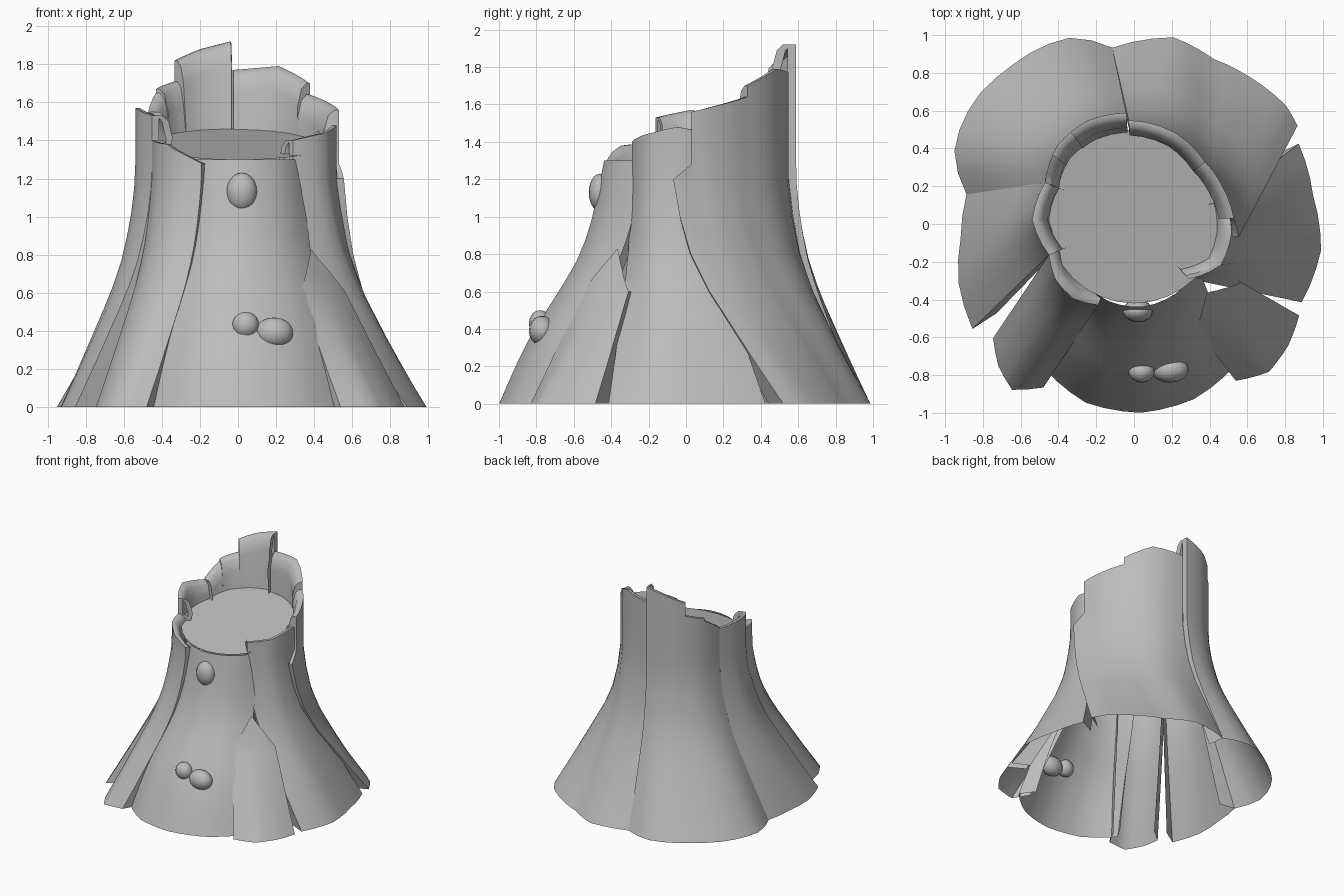
import bpy, bmesh, math
from mathutils import Vector

if "Cube" in bpy.data.objects:
    bpy.data.objects.remove(bpy.data.objects["Cube"], do_unlink=True)

bark = bpy.data.materials.new("grey bark")
bark.use_nodes = True
bark.diffuse_color = (0.5, 0.5, 0.5, 1)
bark.node_tree.nodes["Principled BSDF"].inputs["Base Color"].default_value = bark.diffuse_color

CENTRE = Vector((0, 0.04))
FLARE_STEP = 0.2
SIDE_FLARE = (1, 0.77, 0.55, 0.33, 0.16, 0.06, 0)
FRONT_FLARE = (1, 0.85, 0.68, 0.45, 0.25, 0.14, 0.07, 0)
ROWS = 12
COLUMNS_PER_HEIGHT = 3


def sample(values, t):
    """Linear reading of an evenly spaced list, with t from start to end."""
    place = min(max(t, 0), 1) * (len(values) - 1)
    i = min(int(place), len(values) - 2)
    return values[i] + (values[i + 1] - values[i]) * (place - i)


def polar(degrees, radius):
    angle = math.radians(degrees)
    return Vector((math.cos(angle), math.sin(angle))) * radius


def finish(name, bm):
    mesh = bpy.data.meshes.new(name)
    bm.to_mesh(mesh)
    bm.free()
    ob = bpy.data.objects.new(name, mesh)
    bpy.context.collection.objects.link(ob)
    mesh.materials.append(bark)
    bpy.ops.object.select_all(action="DESELECT")
    ob.select_set(True)
    bpy.context.view_layer.objects.active = ob
    bpy.ops.object.shade_smooth_by_angle(angle=math.radians(50))


def column_points(base, rim, body, top, flare, lip):
    """Outer curve from the ground to the rim, then over the lip and down inside."""
    levels = [body * row / ROWS for row in range(ROWS + 1)]
    levels += [(body + top) / 2, top]
    points = []
    for z in levels:
        spread = sample(flare, z / FLARE_STEP / (len(flare) - 1))
        points.append((*rim.lerp(base, spread), z))
    if lip:
        inward = (CENTRE - rim).normalized()
        for depth, drop in ((0.3, 0), (0.7, 0.03), (1, 0.12)):
            points.append((*(rim + inward * lip * depth), top - drop))
        points.append((*(CENTRE - inward * 0.43), 1.2))
    return points


def strip(name, base_span, rim_span, base_radii, rim_radii, planks, flare=SIDE_FLARE, lip=0.08):
    """Flaring bark strip between two angles; every plank of the rim has its own heights."""
    units = sum(len(heights) - 1 for heights in planks)
    body = min(min(heights) for heights in planks)
    columns, start = [], 0
    for heights in planks:
        length = len(heights) - 1
        count = length * COLUMNS_PER_HEIGHT
        for i in range(count + 1):
            t = (start + length * i / count) / units
            columns.append((t, False, sample(heights, i / count)))
        start += length
    # Tuck both side edges inwards
    columns.insert(0, (0, True, columns[0][2]))
    columns.append((1, True, columns[-1][2]))

    bm = bmesh.new()
    grid = []
    for t, tucked, top in columns:
        base = polar(sample(base_span, t), sample(base_radii, t))
        rim = polar(sample(rim_span, t), sample(rim_radii, t))
        if tucked:
            base, rim = base * 0.85, rim * 0.92
        points = column_points(base, rim, body, top, flare, lip)
        grid.append([bm.verts.new(p) for p in points])
    for a, b in zip(grid, grid[1:]):
        for i in range(len(a) - 1):
            bm.faces.new((a[i], b[i], b[i + 1], a[i + 1]))
    bmesh.ops.dissolve_degenerate(bm, dist=0.0001, edges=bm.edges)
    finish(name, bm)


# Bark strips, running counter-clockwise as seen from above
strip("front_core", (238, 306), (225, 328), (0.9, 0.98, 1, 0.98, 0.92), (0.38, 0.41, 0.42, 0.41, 0.39),
      [(1.3, 1.3, 1.3, 1.3, 1.3)], flare=FRONT_FLARE, lip=0)
strip("front_left_flap", (303, 331), (298, 318, 326, 332), (0.99, 1.06, 1.04, 1), (0.47, 0.44, 0.45, 0.47),
      [(0.6, 0.83, 0.72, 0.6)], lip=0)
strip("left_strip", (335, 386), (315, 374), (0.98, 1, 0.96, 0.97), (0.41, 0.51, 0.52, 0.5),
      [(1.4, 1.44, 1.48, 1.45)])
strip("back_left_strip", (31, 38, 52, 64, 78, 97), (-7, 3, 22, 41, 66, 93),
      (1.01, 1.02, 0.99, 0.97, 1.01, 0.94), (0.56, 0.53, 0.51, 0.5, 0.53, 0.55),
      [(1.2, 1.28), (1.56, 1.6, 1.64), (1.7, 1.79, 1.77)])
strip("back_right_strip", (97, 170), (94, 155), (0.94, 1.04, 1.06, 1.06, 1.07, 1.06, 1.02, 0.9),
      (0.59, 0.6, 0.58, 0.52), [(1.92, 1.88, 1.82), (1.71, 1.67), (1.65, 1.55)])
strip("right_strip", (170, 213), (155, 200), (0.9, 0.92, 0.98, 1.02), (0.52, 0.54, 0.48),
      [(1.54, 1.57, 1.53)])
strip("front_right_strip", (219, 241), (200, 246), (0.96, 1.04, 1.09, 0.99), (0.48, 0.51, 0.51, 0.47),
      [(1.4, 1.38, 1.28)])

# Sloping cut face of the stump
bm = bmesh.new()
bmesh.ops.create_circle(bm, cap_ends=True, segments=32, radius=0.46)
for v in bm.verts:
    v.co.z = 1.38 + v.co.y * 0.18
    v.co.y += CENTRE.y
finish("cut_top", bm)

# Rounded knots on the front
for name, place, size in (
        ("upper_knot", (0.02, -0.46, 1.13), (0.08, 0.06, 0.1)),
        ("lower_knot_small", (0.04, -0.78, 0.43), (0.07, 0.06, 0.07)),
        ("lower_knot_large", (0.19, -0.77, 0.39), (0.1, 0.07, 0.08))):
    bm = bmesh.new()
    bmesh.ops.create_uvsphere(bm, u_segments=16, v_segments=10, radius=1)
    bmesh.ops.scale(bm, vec=size, verts=bm.verts)
    bmesh.ops.translate(bm, vec=place, verts=bm.verts)
    finish(name, bm)
